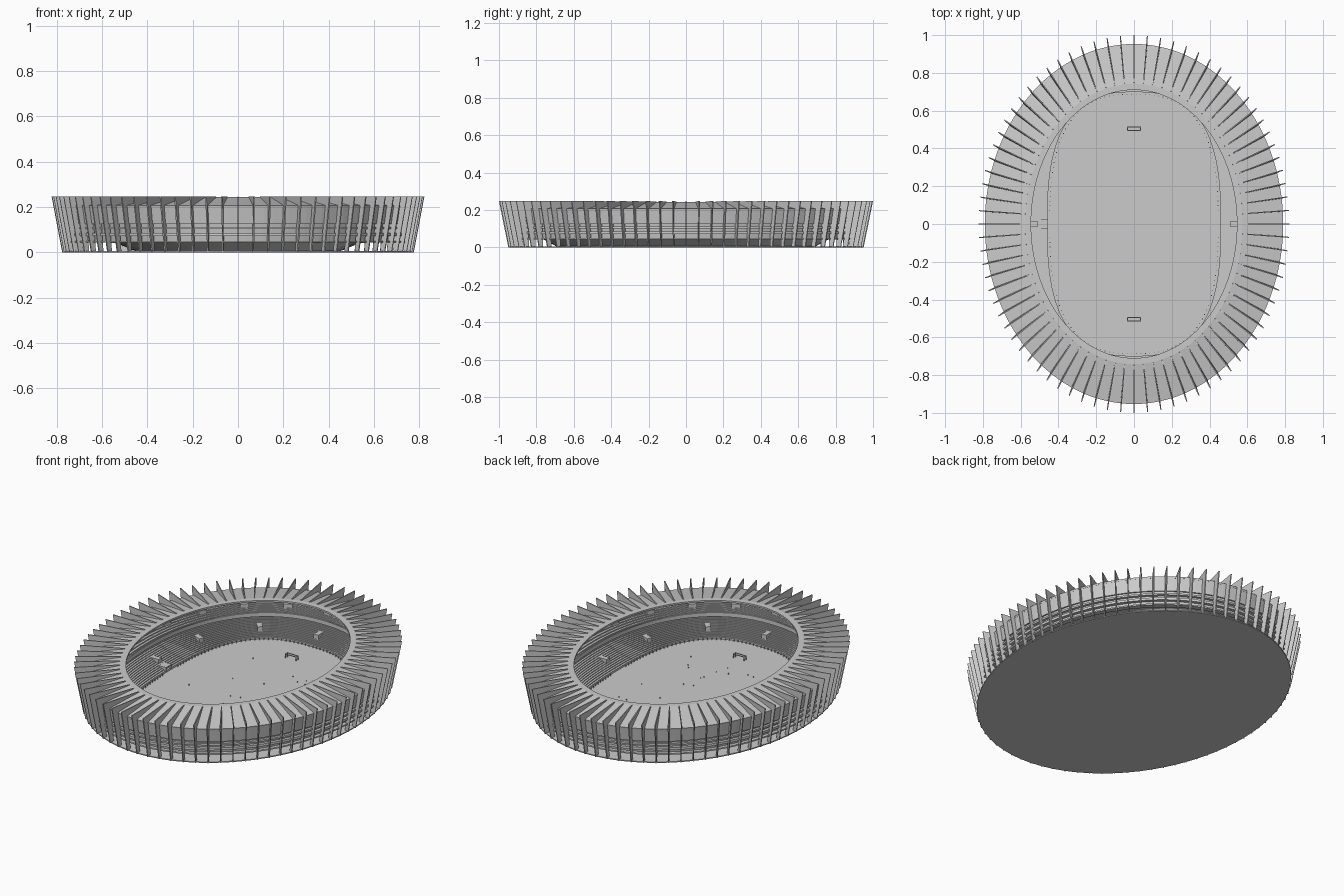
import bpy, bmesh, math, random
from mathutils import Vector, Matrix

if "Cube" in bpy.data.objects:
    bpy.data.objects.remove(bpy.data.objects["Cube"])

random.seed(4)
SEG = 128
TAU = 2 * math.pi


def oval(a, b, t, z=0.0, p=2.0):
    """Point on a superellipse with half axes a, b."""
    c, s = math.cos(t), math.sin(t)
    k = (abs(c) ** p + abs(s) ** p) ** (-1 / p)
    return Vector((a * c * k, b * s * k, z))


def finish(name, bm):
    bmesh.ops.recalc_face_normals(bm, faces=bm.faces)
    me = bpy.data.meshes.new(name)
    bm.to_mesh(me)
    bm.free()
    ob = bpy.data.objects.new(name, me)
    bpy.context.collection.objects.link(ob)
    return ob


def loft(name, profile, closed=True, cap=False):
    """Sweep a profile of (a, b, z, power) round the stadium."""
    bm = bmesh.new()
    loops = [[bm.verts.new(oval(a, b, TAU * i / SEG, z, p)) for i in range(SEG)]
             for a, b, z, p in profile]
    pairs = list(zip(loops, loops[1:]))
    if closed:
        pairs.append((loops[-1], loops[0]))
    for l0, l1 in pairs:
        for i in range(SEG):
            j = (i + 1) % SEG
            bm.faces.new((l0[i], l0[j], l1[j], l1[i]))
    if cap:
        bm.faces.new(loops[0])
        bm.faces.new(loops[-1])
    return finish(name, bm)


def add_box(bm, loc, size, rot=0.0):
    m = Matrix.Translation(loc) @ Matrix.Rotation(rot, 4, 'Z') @ Matrix.Diagonal((*size, 1))
    bmesh.ops.create_cube(bm, size=1, matrix=m)


def even_angles(a, b, n):
    """Angles that split an ellipse into n equal arc lengths."""
    m = 4000
    pts = [oval(a, b, TAU * i / m) for i in range(m + 1)]
    acc = [0.0]
    for p, q in zip(pts, pts[1:]):
        acc.append(acc[-1] + (q - p).length)
    out, k = [], 0
    for i in range(n):
        while acc[k] < acc[-1] * i / n - 1e-9:
            k += 1
        out.append(TAU * k / m)
    return out


def ring(name, a, b, z0, z1, w):
    loft(name, [(a, b, z0, 2), (a, b, z1, 2), (a - w, b - w, z1, 2), (a - w, b - w, z0, 2)])


# ground slab and pitch
loft("base_slab", [(0.77, 0.945, 0.0, 2), (0.77, 0.945, 0.006, 2)], closed=False, cap=True)
loft("pitch", [(0.455, 0.695, 0.006, 2.7), (0.455, 0.695, 0.010, 2.7)], closed=False, cap=True)

# roof ring sloping down to the outside
loft("roof", [(0.545, 0.71, 0.243, 2), (0.575, 0.742, 0.243, 2), (0.79, 0.953, 0.207, 2),
              (0.788, 0.951, 0.198, 2), (0.575, 0.742, 0.233, 2), (0.545, 0.71, 0.233, 2)])

# outer facade: upper wall, recessed wall and floor bands
loft("upper_facade", [(0.788, 0.951, 0.203, 2), (0.776, 0.939, 0.125, 2),
                      (0.768, 0.931, 0.125, 2), (0.780, 0.943, 0.203, 2)])
loft("recessed_wall", [(0.762, 0.925, 0.13, 2), (0.748, 0.911, 0.045, 2),
                       (0.742, 0.905, 0.045, 2), (0.756, 0.919, 0.13, 2)])
for i, (z, h) in enumerate(((0.043, 0.008), (0.072, 0.014), (0.102, 0.010))):
    ring("floor_band_%d" % (i + 1), 0.770 + 0.002 * i, 0.933 + 0.002 * i, z, z + h, 0.03)

# seating tiers: stepped shells with a sloping underside
def tier(name, start, end, rows):
    def at(f):
        return [s + (e - s) * f for s, e in zip(start, end)]
    prof = []
    for i in range(rows):
        a, b, z, p = at(i / rows)
        z2 = at((i + 1) / rows)[2]
        prof += [(a, b, z, p), (a, b, z2, p)]
    a, b, z, p = end
    prof += [(a, b, z, p), (a, b, z - 0.012, p), (start[0], start[1], start[2] - 0.006, start[3])]
    loft(name, prof)


LOW = ((0.458, 0.698, 0.014, 2.7), (0.62, 0.825, 0.088, 2.2))
UP = ((0.60, 0.805, 0.112, 2.2), (0.765, 0.93, 0.195, 2.0))
tier("lower_seating", *LOW, 14)
tier("upper_seating", *UP, 12)
loft("balcony_front", [(0.598, 0.803, 0.100, 2.2), (0.598, 0.803, 0.124, 2.2),
                       (0.604, 0.809, 0.124, 2.2), (0.604, 0.809, 0.100, 2.2)])
loft("middle_wall", [(0.62, 0.825, 0.076, 2.2), (0.62, 0.825, 0.116, 2.2),
                     (0.63, 0.835, 0.116, 2.2), (0.63, 0.835, 0.076, 2.2)])
loft("concourse_floor", [(0.62, 0.825, 0.076, 2.2), (0.62, 0.825, 0.082, 2.2),
                         (0.755, 0.918, 0.082, 2), (0.755, 0.918, 0.076, 2)])

# entrance boxes set in both tiers
def entrances(name, span, f, n, size):
    a, b, z, p = [s + (e - s) * f for s, e in zip(*span)]
    bm = bmesh.new()
    for t in even_angles(a, b, n):
        add_box(bm, oval(a, b, t, z, p), size, math.atan2(math.sin(t) / b, math.cos(t) / a))
    finish(name, bm)


entrances("lower_entrances", LOW, 0.55, 12, (0.07, 0.03, 0.026))
entrances("upper_entrances", UP, 0.5, 20, (0.06, 0.05, 0.024))

# player tunnel on the left side
bm = bmesh.new()
for y in (-0.024, 0.024):
    add_box(bm, (-0.49, y, 0.022), (0.07, 0.006, 0.03))
add_box(bm, (-0.49, 0, 0.038), (0.07, 0.054, 0.004))
finish("player_tunnel", bm)

# radial fins around the shell
bm = bmesh.new()
section = ((0.575, 0.745, 0.241), (0.578, 0.748, 0.246), (0.822, 1.0, 0.247),
           (0.775, 0.95, 0.0), (0.752, 0.925, 0.0), (0.772, 0.935, 0.2))
for t in even_angles(0.82, 1.0, 80):
    pts = [oval(a, b, t, z) for a, b, z in section]
    d = (pts[2] - pts[0]).xy.normalized()
    side = Vector((-d.y, d.x, 0)) * 0.0028
    l, r = [[bm.verts.new(q + side * k) for q in pts] for k in (1, -1)]
    bm.faces.new(l)
    bm.faces.new(r[::-1])
    for i in range(len(pts)):
        j = (i + 1) % len(pts)
        bm.faces.new((l[j], l[i], r[i], r[j]))
finish("facade_fins", bm)

# goals at both ends
for name, s in (("front_goal", -1), ("back_goal", 1)):
    bm = bmesh.new()
    y0, y1 = s * 0.495, s * 0.513
    for x in (-0.035, 0.035):
        for y in (y0, y1):
            add_box(bm, (x, y, 0.022), (0.004, 0.004, 0.026))
        add_box(bm, (x, (y0 + y1) / 2, 0.034), (0.004, 0.018, 0.004))
    for y in (y0, y1):
        add_box(bm, (0, y, 0.034), (0.074, 0.004, 0.004))
    finish(name, bm)

# fence posts around the pitch
bm = bmesh.new()
for t in even_angles(0.448, 0.688, 150):
    if abs(math.sin(t)) > 0.08:
        add_box(bm, oval(0.446, 0.687, t, 0.014, 2.7), (0.004, 0.004, 0.012))
finish("pitch_fence_posts", bm)

# small figures on the pitch
bm = bmesh.new()
for i in range(22):
    add_box(bm, (random.uniform(-0.3, 0.3), random.uniform(-0.45, 0.45), 0.013),
            (0.003, 0.003, 0.008))
finish("pitch_figures", bm)
